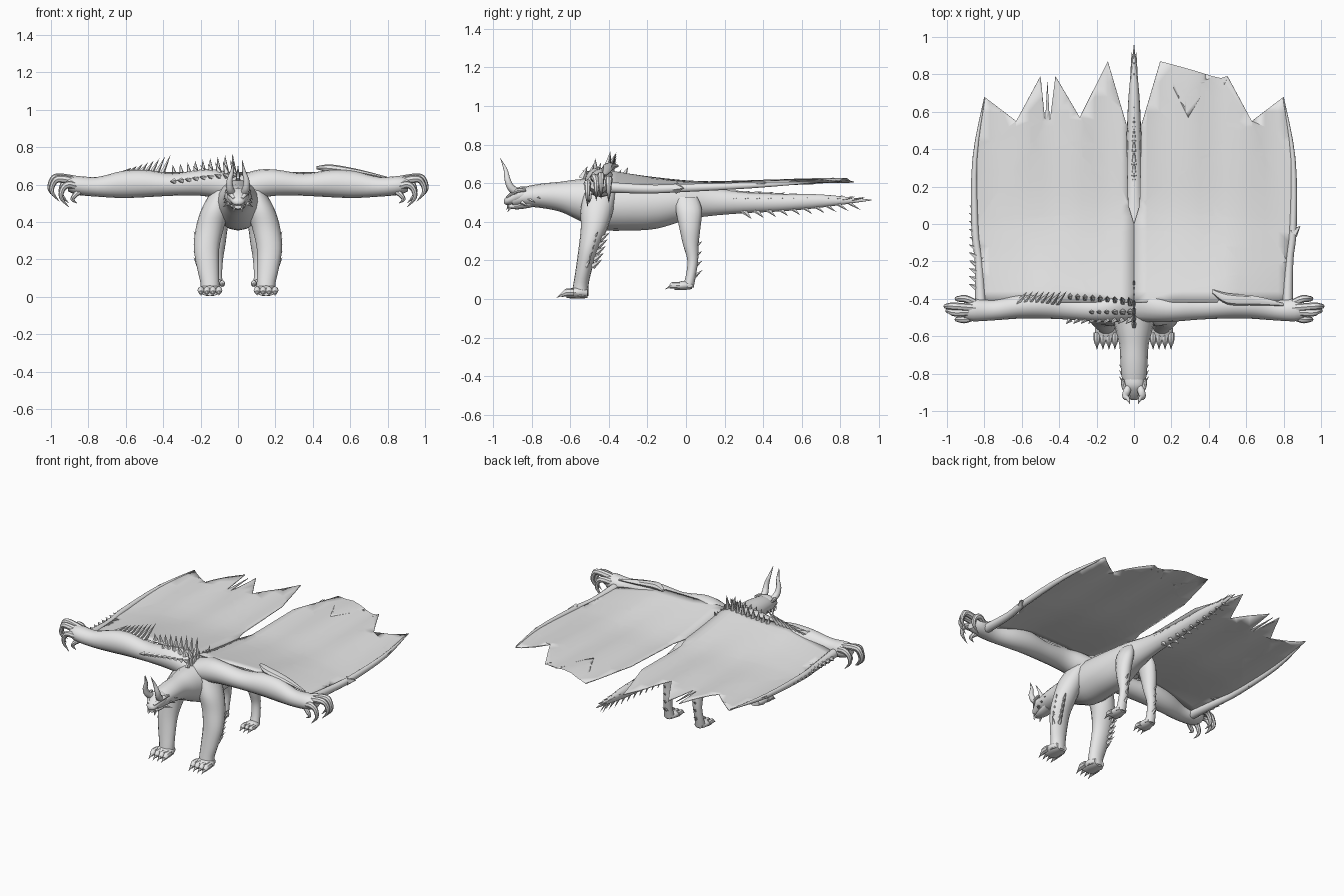
import bpy, bmesh, math
from mathutils import Vector as V

mat = bpy.data.materials.new("pale grey hide")
mat.diffuse_color = (0.8, 0.8, 0.8, 1)
X, Y, Z = V((1, 0, 0)), V((0, 1, 0)), V((0, 0, 1))


def finish(name, bm, angle=40):
    bmesh.ops.recalc_face_normals(bm, faces=bm.faces)
    me = bpy.data.meshes.new(name)
    bm.to_mesh(me)
    bm.free()
    ob = bpy.data.objects.new(name, me)
    bpy.context.collection.objects.link(ob)
    me.materials.append(mat)
    bpy.context.view_layer.objects.active = ob
    ob.select_set(True)
    bpy.ops.object.shade_smooth_by_angle(angle=math.radians(angle))
    ob.select_set(False)
    return ob


def spline(rows, n):
    """Smooth interpolation through rows of numbers."""
    out = []
    for i in range(len(rows) - 1):
        p = [rows[max(0, min(len(rows) - 1, i + k))] for k in (-1, 0, 1, 2)]
        for s in range(n):
            t = s / n
            out.append([0.5 * (2*b + (c-a)*t + (2*a-5*b+4*c-d)*t*t + (3*b-a-3*c+d)*t**3)
                        for a, b, c, d in zip(*p)])
    return out + [list(rows[-1])]


def loft(bm, rows, u=None, v=None, n=4, sides=16):
    """Skin elliptical rings; each row is x, y, z, half-width u, half-width v."""
    rows = spline(rows, n)
    rings = []
    for i, (x, y, z, a, b) in enumerate(rows):
        uu, vv = u, v
        if u is None:
            d = V(rows[min(i+1, len(rows)-1)][:3]) - V(rows[max(i-1, 0)][:3])
            uu = d.cross(Y if abs(d.normalized().y) < 0.9 else X).normalized()
            vv = d.cross(uu).normalized()
        a, b = max(a, 0.001), max(b, 0.001)
        rings.append([bm.verts.new(V((x, y, z)) + uu*a*math.cos(k*math.tau/sides)
                                   + vv*b*math.sin(k*math.tau/sides)) for k in range(sides)])
    for r, s in zip(rings, rings[1:]):
        for k in range(sides):
            bm.faces.new((r[k], r[(k+1) % sides], s[(k+1) % sides], s[k]))
    bm.faces.new(rings[0])
    bm.faces.new(rings[-1])


def spike(bm, base, tip, r, flat=1.0):
    """Five-sided thorn."""
    base, tip = V(base), V(tip)
    d = (tip - base).normalized()
    u = d.cross(X if abs(d.x) < 0.8 else Z).normalized()
    w = d.cross(u)
    ring = [bm.verts.new(base + u*r*math.cos(k*math.tau/5) + w*r*flat*math.sin(k*math.tau/5))
            for k in range(5)]
    t = bm.verts.new(tip)
    for k in range(5):
        bm.faces.new((ring[k], ring[(k+1) % 5], t))
    bm.faces.new(ring)


# Body, neck and tail in one skin
bm = bmesh.new()
loft(bm, [(0, -.90, .515, .04, .035), (0, -.84, .53, .062, .05), (0, -.75, .535, .072, .063),
          (0, -.65, .53, .078, .078), (0, -.56, .515, .10, .105), (0, -.44, .495, .125, .135),
          (0, -.30, .49, .125, .135), (0, -.15, .49, .11, .125), (0, 0, .505, .085, .095),
          (0, .12, .505, .058, .075), (0, .3, .50, .045, .055), (0, .5, .50, .038, .045),
          (0, .7, .508, .028, .034), (0, .96, .513, .001, .002)], X, Z)
finish("body_and_tail", bm)

# Head: muzzle, jaw, brows, cheeks
bm = bmesh.new()
loft(bm, [(0, -.80, .54, .05, .04), (0, -.86, .54, .06, .042), (0, -.90, .525, .045, .035),
          (0, -.93, .51, .032, .022), (0, -.942, .505, .012, .01)], X, Z)
loft(bm, [(0, -.80, .50, .045, .025), (0, -.87, .483, .038, .018), (0, -.925, .48, .018, .01)], X, Z)
for s in (-1, 1):
    loft(bm, [(s*.062, -.83, .565, .008, .008), (s*.05, -.88, .56, .014, .012),
              (s*.02, -.93, .525, .007, .007)], X, Z, sides=8)
    for y, z, l in ((-.85, .50, .035), (-.82, .52, .04), (-.79, .54, .04)):
        spike(bm, (s*.05, y, z), (s*.08, y+l, z-.02), .012)
    spike(bm, (s*.02, -.91, .475), (s*.022, -.925, .45), .008)
    spike(bm, (s*.025, -.92, .49), (s*.025, -.93, .46), .006)
finish("head", bm)

# Horns
bm = bmesh.new()
for s in (-1, 1):
    loft(bm, [(s*.028, -.86, .545, .022, .022), (s*.042, -.905, .575, .02, .02),
              (s*.045, -.925, .62, .016, .016), (s*.032, -.935, .67, .01, .01),
              (s*.022, -.962, .73, .001, .001)], sides=10)
finish("horns", bm)

# Legs with paws and claws
for side, s in (("left", -1), ("right", 1)):
    bm = bmesh.new()
    loft(bm, [(s*.09, -.44, .57, .05, .08), (s*.12, -.46, .47, .075, .085), (s*.15, -.475, .37, .075, .07),
              (s*.168, -.505, .26, .068, .052), (s*.16, -.53, .15, .058, .042),
              (s*.15, -.545, .07, .05, .04), (s*.15, -.55, .015, .05, .045)], X, Y)
    loft(bm, [(s*.15, -.51, .03, .04, .025), (s*.15, -.56, .035, .058, .032),
              (s*.15, -.62, .025, .05, .02)], X, Z)
    for k in range(4):
        x = s*(.15 + (k - 1.5)*.032)
        loft(bm, [(x, -.58, .035, .018, .02), (x, -.62, .034, .018, .02), (x, -.645, .022, .01, .012)],
             X, Z, sides=8)
        spike(bm, (x, -.635, .028), (x, -.675, .004), .011)
    for k in range(5):     # elbow thorns
        z = .17 + k*.035
        y = -.49 + (z - .15)*.28
        spike(bm, (s*.19, y, z), (s*.21, y+.05, z+.035), .017, .6)
        spike(bm, (s*.21, y-.03, z), (s*.238, y-.01, z+.04), .014)
    finish(side + "_front_leg", bm)

    bm = bmesh.new()
    loft(bm, [(s*.06, 0, .53, .03, .06), (s*.085, .015, .46, .045, .068), (s*.10, .02, .37, .045, .055),
              (s*.105, .025, .28, .038, .04), (s*.11, .035, .20, .03, .028),
              (s*.115, .025, .12, .03, .026), (s*.115, .01, .06, .034, .03)], X, Y)
    loft(bm, [(s*.115, .03, .07, .03, .018), (s*.115, -.02, .07, .042, .024),
              (s*.115, -.06, .062, .038, .014)], X, Z)
    for k in range(3):
        x = s*(.115 + (k - 1)*.03)
        loft(bm, [(x, -.03, .07, .016, .018), (x, -.07, .072, .014, .016), (x, -.085, .065, .009, .01)],
             X, Z, sides=8)
        spike(bm, (x, -.075, .068), (x, -.11, .05), .009)
    for k in range(4):     # heel thorns
        z = .12 + k*.05
        spike(bm, (s*.11, .045, z), (s*.115, .085, z+.03), .012)
    finish(side + "_hind_leg", bm)

    # Wing arm with hooked fingers
    bm = bmesh.new()
    loft(bm, [(s*.0, -.42, .575, .10, .07), (s*.1, -.44, .60, .085, .078), (s*.2, -.455, .61, .068, .07),
              (s*.35, -.445, .60, .066, .06), (s*.5, -.435, .605, .07, .073), (s*.62, -.44, .60, .066, .072),
              (s*.75, -.46, .588, .055, .053), (s*.86, -.46, .595, .06, .05),
              (s*.91, -.46, .60, .045, .035)], Y, Z)
    for y, dx, dy, dz in ((-.51, 0, 0, -.02), (-.475, .05, .01, .01), (-.44, .06, .0, .02), (-.40, 0, .0, .0)):
        loft(bm, [(s*.84, y*.5-.23, .60+dz, .022, .022), (s*(.90+dx), y, .62+dz, .02, .02),
                  (s*(.935+dx), y+dy, .60+dz, .016, .016), (s*(.945+dx), y+dy, .55+dz, .011, .011),
                  (s*(.905+dx), y+dy, .50+dz, .001, .001)], sides=8)
    loft(bm, [(s*.84, -.48, .57, .02, .02), (s*.87, -.50, .545, .014, .014), (s*.885, -.50, .52, .01, .01),
              (s*.86, -.50, .50, .001, .001)], sides=8)
    finish(side + "_wing_arm", bm)

    # Outer wing bone
    bm = bmesh.new()
    loft(bm, [(s*.82, -.42, .58, .03, .03), (s*.83, -.2, .57, .022, .024), (s*.85, -.02, .575, .02, .022),
              (s*.85, .35, .59, .014, .016), (s*.80, .67, .605, .003, .003)], X, Z, sides=10)
    if s > 0:
        spike(bm, (.85, -.05, .575), (.89, -.01, .575), .03)
    else:
        for k in range(11):
            y = -.34 + k*.042
            spike(bm, (-.845, y, .575), (-.883, y+.02, .58), .017)
    finish(side + "_wing_bone", bm)

    # Wing membrane with ragged rear edge, curved after slicing
    slits = ([(.5, .79), (.475, .55), (.463, .77), (.45, .55), (.42, .79)] if s < 0 else
             [(.5, .79), (.485, .74), (.465, .78), (.44, .75), (.42, .79)])
    edge = [(0, -.42), (.84, -.42), (.82, -.2), (.86, -.02), (.86, .38), (.80, .68), (.63, .55)] \
        + slits + [(.29, .57), (.14, .87), (.04, .53), (.03, .1), (0, 0)]
    bm = bmesh.new()
    bm.faces.new([bm.verts.new((s*x, y, 0)) for x, y in edge])
    bmesh.ops.triangulate(bm, faces=bm.faces)
    for axis, cuts in ((X*s, [k*.07 for k in range(1, 13)]), (Y, [-.36 + k*.08 for k in range(15)])):
        for c in cuts:
            bmesh.ops.bisect_plane(bm, geom=bm.verts[:] + bm.edges[:] + bm.faces[:],
                                   plane_co=axis*c, plane_no=axis)
    for w in bm.verts:
        x, y = abs(w.co.x), w.co.y
        front = max(0, min(1, (.15 - y)/.55))**1.5
        out = max(0, min(1, (x - .5)/.35))
        w.co.z = .60 + .065*front*(1 - out) - .022*out*(1 - max(0, y)) + .02*max(0, y) \
            + .012*math.cos(x*math.tau/.3)*max(0, min(1, y + .3))
    ob = finish(side + "_wing_membrane", bm)
    m = ob.modifiers.new("thin", "SOLIDIFY")
    m.thickness = .005
    m.offset = 0
    # Make both membranes face upwards before thickening
    if ob.data.polygons[0].normal.z < 0:
        ob.data.flip_normals()

# Mane of thorns over the shoulders and along one arm
bm = bmesh.new()
for k in range(7):
    y = -.54 + k*.035
    spike(bm, (0, y, .625), (0, y+.03, .69 + .02*math.sin(k)), .022, .6)
for k in range(9):
    x = -.02 - k*.04
    h = .10 - k*.008
    spike(bm, (x, -.42+k*.004, .65), (x-.01, -.39, .67+h), .024, .7)
    spike(bm, (x, -.51, .65-k*.004), (x-.025, -.535, .665-k*.006), .016)
    if k < 6:
        spike(bm, (x, -.47, .66), (x-.02, -.47, .73-k*.006), .018)
for k in range(8):
    x = -.62 + k*.03
    spike(bm, (x, -.42, .65), (x+.05, -.36, .69 + k*.01), .024, .6)
finish("shoulder_thorns", bm, 20)

# Crest plate along the other arm
bm = bmesh.new()
loft(bm, [(.42, -.36, .69, .012, .008), (.5, -.40, .685, .03, .022), (.65, -.41, .665, .025, .015),
          (.8, -.43, .635, .008, .006)], Y, Z, sides=8)
finish("arm_crest", bm)

# Tail thorns below and overlapping scales above
bm = bmesh.new()
for k in range(10):
    y, f = .28 + k*.063, 1 - k*.07
    for s in (-1, 1):
        spike(bm, (s*.016*f, y, .48 + .002*k), (s*.026*f, y+.06, .415 + .005*k), .026*f, .6)
for k in range(14):
    y, f = .08 + k*.06, 1 - k*.055
    spike(bm, (0, y, .50 + .05*f), (0, y+.075, .515 + .055*f), .025*f)
    for s in (-1, 1):
        spike(bm, (s*.032*f, y, .515), (s*.05*f, y+.07, .525), .022*f)
finish("tail_thorns", bm, 20)
